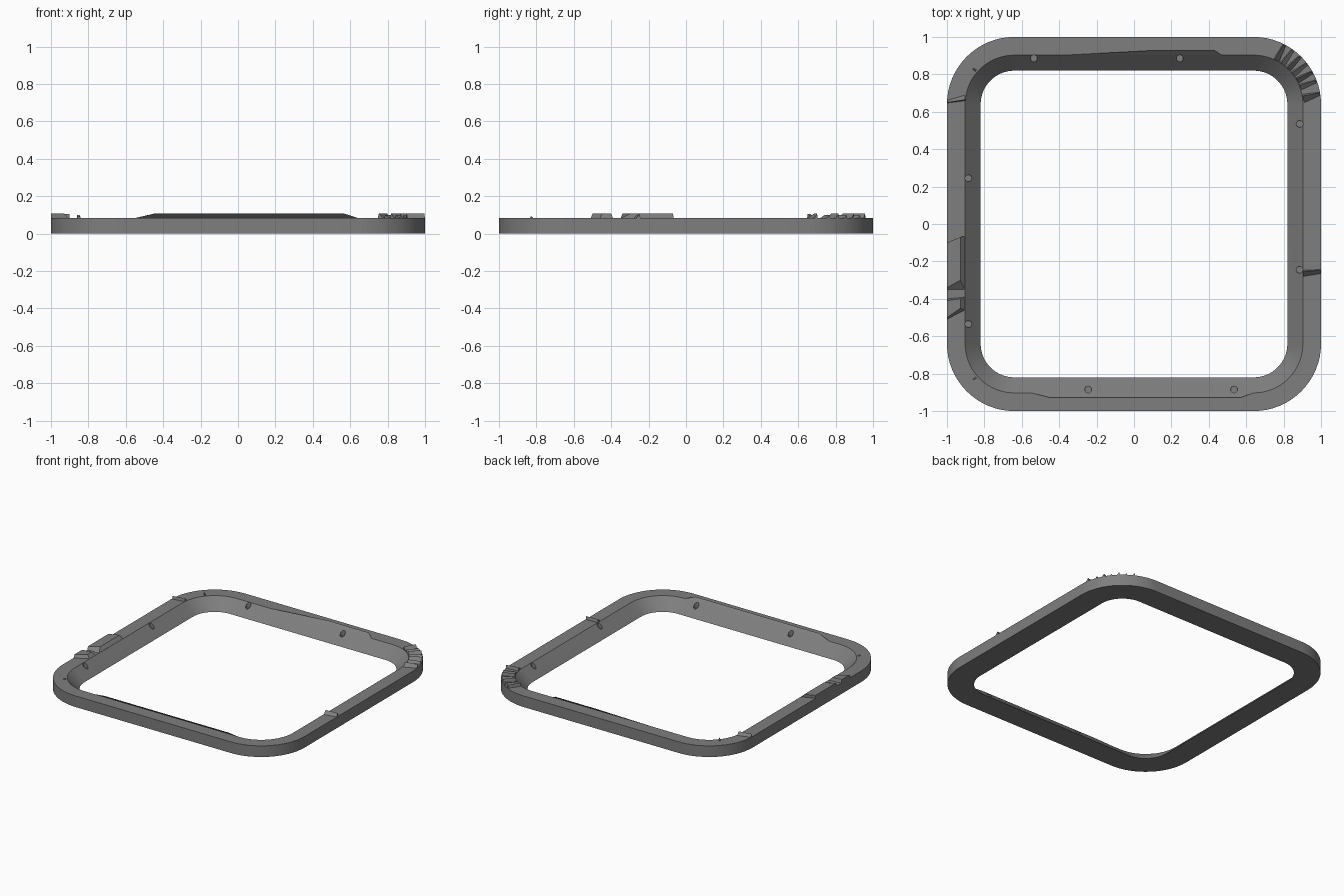
import bpy, bmesh, math
from mathutils import Vector

cube = bpy.data.objects.get("Cube")
if cube:
    bpy.data.objects.remove(cube, do_unlink=True)

RIM, PEAK = 0.083, 0.106      # rim height and height of the raised bits
CREST, TIP = 0.903, 0.928     # inner edge of rim, inner edge of raised bits
CENTRE = 0.64                 # corner arc centre

grey = bpy.data.materials.new("dark grey")
grey.use_nodes = True
colour = (0.21, 0.21, 0.21, 1)
grey.diffuse_color = colour
grey.node_tree.nodes["Principled BSDF"].inputs["Base Color"].default_value = colour


def finish(name, bm):
    mesh = bpy.data.meshes.new(name)
    bm.to_mesh(mesh)
    bm.free()
    mesh.materials.append(grey)
    obj = bpy.data.objects.new(name, mesh)
    bpy.context.collection.objects.link(obj)
    return obj


def rounded_square(half, z, steps=16):
    r = half - CENTRE
    pts = []
    for k, (sx, sy) in enumerate([(1, 1), (-1, 1), (-1, -1), (1, -1)]):
        for i in range(steps + 1):
            a = math.pi / 2 * (k + i / steps)
            pts.append((sx * CENTRE + r * math.cos(a), sy * CENTRE + r * math.sin(a), z))
    return pts


def prism(name, loops):
    """Solid whose matching loops are bridged and whose ends are capped."""
    bm = bmesh.new()
    rings = [[bm.verts.new(p) for p in loop] for loop in loops]
    n = len(rings[0])
    for a, b in zip(rings, rings[1:]):
        for i in range(n):
            j = (i + 1) % n
            bm.faces.new((a[i], a[j], b[j], b[i]))
    bm.faces.new(rings[0])
    bm.faces.new(rings[-1])
    bmesh.ops.recalc_face_normals(bm, faces=bm.faces)
    return finish(name, bm)


# Main frame: outer wall, flat rim, sloping inner face, flat underside
bm = bmesh.new()
profile = [(1.0, 0), (1.0, RIM), (CREST, RIM), (0.82, 0)]
rings = [[bm.verts.new(p) for p in rounded_square(h, z)] for h, z in profile]
for a, b in zip(rings, rings[1:] + rings[:1]):
    for i in range(len(a)):
        j = (i + 1) % len(a)
        bm.faces.new((a[i], a[j], b[j], b[i]))
bmesh.ops.recalc_face_normals(bm, faces=bm.faces)
frame = finish("frame", bm)

# Round pockets sunk straight down into the sloping face, two per side
bm = bmesh.new()
for k in range(4):
    c, s = math.cos(k * math.pi / 2), math.sin(k * math.pi / 2)
    for x in (-0.535, 0.245):
        y = 0.885
        made = bmesh.ops.create_cone(bm, cap_ends=True, segments=16, radius1=0.018,
                                     radius2=0.018, depth=0.1)
        bmesh.ops.translate(bm, verts=made["verts"],
                            vec=(x * c + y * s, y * c - x * s, 0.09))
cutter = finish("pocket_cutter", bm)
cutter.hide_render = True
mod = frame.modifiers.new("pockets", "BOOLEAN")
mod.object = cutter
mod.operation = "DIFFERENCE"
mod.solver = "EXACT"
bpy.context.view_layer.objects.active = frame
frame.select_set(True)
bpy.ops.object.modifier_apply(modifier=mod.name)
bpy.data.objects.remove(cutter, do_unlink=True)
bpy.ops.object.shade_smooth_by_angle(angle=math.radians(30))


# Thin lips that carry the sloping face above the rim, front and back
def lip(name, side, base, top):
    bm = bmesh.new()
    pts = [(base[0], side * CREST, RIM), (base[1], side * CREST, RIM),
           (top[1], side * TIP, PEAK), (top[0], side * TIP, PEAK)]
    face = bm.faces.new([bm.verts.new(p) for p in pts])
    face.normal_update()
    if face.normal.z < 0:
        face.normal_flip()
    finish(name, bm)


lip("front_lip", -1, (-0.55, 0.64), (-0.45, 0.57))
lip("back_lip", 1, (-0.37, 0.47), (0.1, 0.43))


# Raised blocks on the -x side: y ends given as (outer, inner)
def block(name, low0, low1, top0, top1):
    z = RIM - 0.002
    prism(name, [
        [(-1, low0[0], z), (-1, low1[0], z), (-CREST, low1[1], z), (-CREST, low0[1], z)],
        [(-1, top0[0], PEAK), (-1, top1[0], PEAK), (-TIP, top1[1], PEAK), (-TIP, top0[1], PEAK)]])


block("long_raised_block", (-0.35, -0.35), (-0.1, -0.065), (-0.34, -0.3), (-0.1, -0.07))
block("short_raised_block", (-0.51, -0.46), (-0.40, -0.39), (-0.5, -0.45), (-0.41, -0.4))


# Narrow ridges lying across the rim: inner and outer ends, half width, height
def ridge(name, inner, outer, wide_in, wide_out, height):
    a, b = Vector(inner), Vector(outer)
    side = Vector((-(b - a).y, (b - a).x)).normalized()
    loops = []
    for p, w in ((a, wide_in), (b, wide_out)):
        l, r = p - side * w, p + side * w
        crown = p + side * w * 0.6
        loops.append([(l.x, l.y, RIM - 0.002), (r.x, r.y, RIM - 0.002),
                      (crown.x, crown.y, height)])
    prism(name, loops)


ridge("right_side_ridge", (CREST, -0.265), (0.998, -0.255), 0.018, 0.012, PEAK)
ridge("left_rear_ridge", (-CREST, 0.675), (-0.998, 0.655), 0.016, 0.008, PEAK - 0.002)
ridge("corner_ridge", (0.905, 0.67), (0.995, 0.695), 0.025, 0.01, PEAK)
for i in range(6):
    a = math.radians(20 + i * 8.5)
    d = (math.cos(a), math.sin(a))
    ridge("corner_ridge_small", (CENTRE + 0.265 * d[0], CENTRE + 0.265 * d[1]),
          (CENTRE + 0.355 * d[0], CENTRE + 0.355 * d[1]), 0.018, 0.01,
          PEAK if i % 2 else PEAK - 0.008)

# Tiny splinters at the -x corners
for s in (1, -1):
    ridge("corner_splinter", (-0.845, s * 0.82), (-0.86, s * 0.83), 0.006, 0.004,
          0.1 if s > 0 else 0.09)
